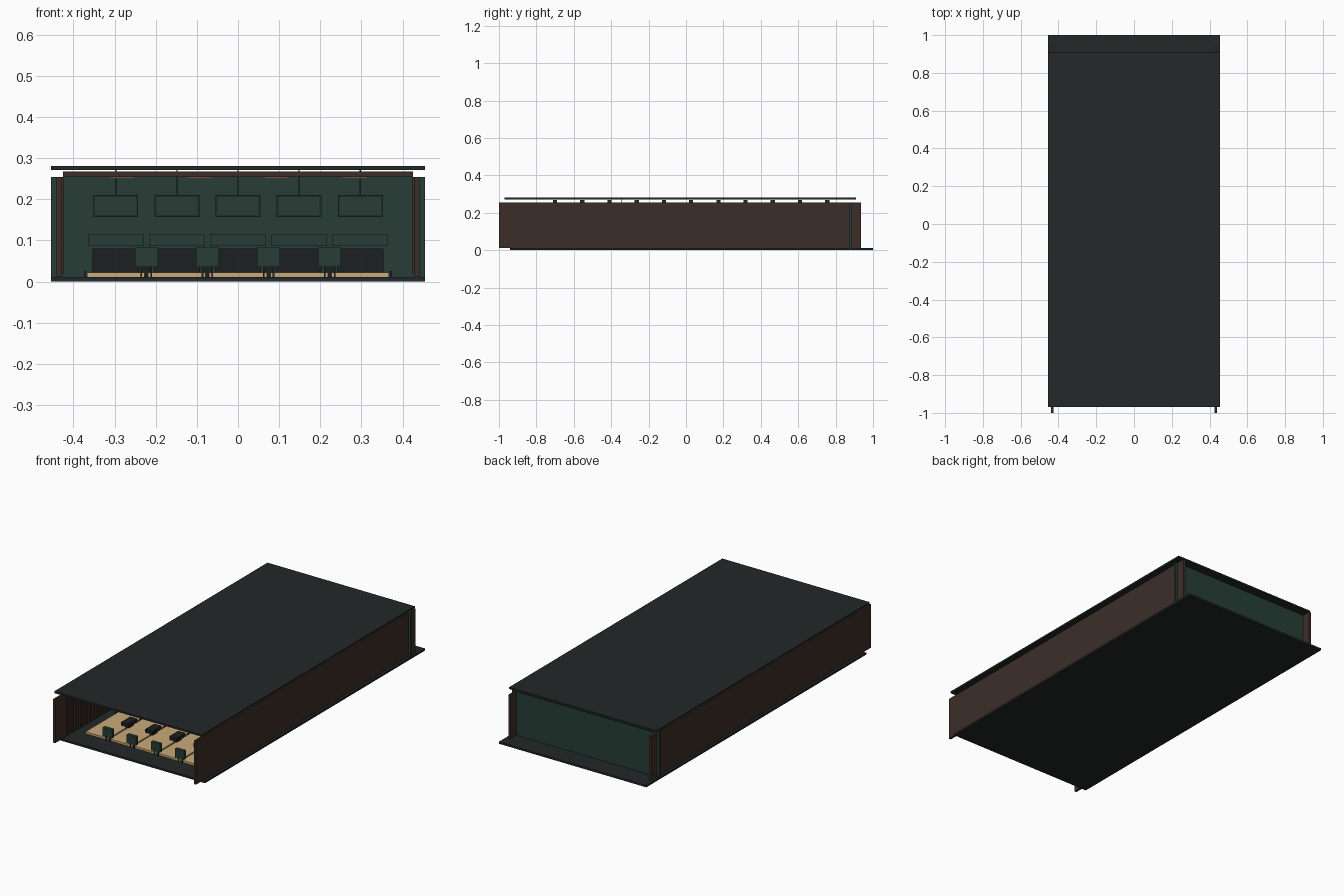
import bpy

if "Cube" in bpy.data.objects:
    bpy.data.objects.remove(bpy.data.objects["Cube"])

def material(name, rgb):
    m = bpy.data.materials.new(name)
    m.diffuse_color = (*rgb, 1)
    m.use_nodes = True
    m.node_tree.nodes["Principled BSDF"].inputs["Base Color"].default_value = m.diffuse_color
    return m

DARK = material("charcoal", (0.017, 0.021, 0.021))
BROWN = material("dark_wood", (0.045, 0.027, 0.021))
GREEN = material("deep_green", (0.02, 0.048, 0.036))
TAN = material("maple", (0.58, 0.40, 0.19))
LAMP = material("warm_lamp", (0.45, 0.22, 0.16))
BLACK = material("near_black", (0.012, 0.014, 0.014))

def box(name, x, y, z, mat):
    """Box from (min, max) ranges along each axis."""
    bpy.ops.mesh.primitive_cube_add(size=1, location=[(a + b) / 2 for a, b in (x, y, z)])
    o = bpy.context.object
    o.name = name
    o.scale = [b - a for a, b in (x, y, z)]
    bpy.ops.object.transform_apply(location=False, rotation=False, scale=True)
    o.data.materials.append(mat)
    return o

def cbox(name, cx, w, y, z, mat):
    return box(name, (cx - w / 2, cx + w / 2), y, z, mat)

# Shell: offset floor and roof slabs, back wall, side walls
box("floor", (-.455, .455), (-.94, 1), (0, .011), DARK)
box("roof", (-.455, .455), (-.97, .91), (.271, .281), DARK)
box("back_wall", (-.455, .455), (.872, .885), (.011, .254), GREEN)
for s in (-1, 1):
    cbox("side_wall", s * .434, .013, (-1, .935), (.011, .254), BROWN)
    # Vertical slats on the inside of the wall
    for i in range(44):
        y = -.9 + i * .04
        cbox("wall_slat", s * .4255, .005, (y, y + .018), (.02, .25), BROWN)

# Ceiling beams
for i in range(11):
    y = -.70 + i * .1455
    box("roof_beam", (-.425, .425), (y - .011, y + .011), (.254, .268), BROWN)

# Ceiling lamps under alternate beams
for x in (-.283, -.093, .093, .283):
    for i in range(5):
        y = -.555 + i * .291
        cbox("ceiling_lamp", x, .06, (y - .02, y + .02), (.252, .255), LAMP)

# Five lanes with hanging screen, end pit and masking panel
PITCH = .1485
for i in range(5):
    x = (i - 2) * PITCH
    cbox("lane", x, .14, (-.82, .80), (.011, .022), TAN)
    cbox("pit_opening", x, .112, (.80, .868), (.022, .08), BLACK)
    cbox("masking_panel", x, .136, (.79, .805), (.086, .115), GREEN)
    cbox("screen_case", x, .109, (-.35, -.338), (.157, .211), DARK)
    cbox("screen_face", x, .100, (-.352, -.35), (.162, .206), GREEN)
    cbox("screen_hanger", x, .003, (-.346, -.343), (.211, .271), DARK)

# Consoles and return racks between the lanes
for i in range(4):
    x = (i - 1.5) * PITCH
    cbox("console", x, .056, (-.835, -.815), (.036, .083), GREEN)
    for s in (-1, 1):
        cbox("console_leg", x + s * .012, .004, (-.828, -.822), (.011, .037), DARK)
    cbox("return_rack", x, .045, (-.68, -.60), (.036, .055), BLACK)
    cbox("return_base", x, .022, (-.66, -.62), (.011, .037), BLACK)
for i in range(6):
    cbox("lane_divider", (i - 2.5) * PITCH, .005, (-.55, .80), (.011, .026), DARK)
